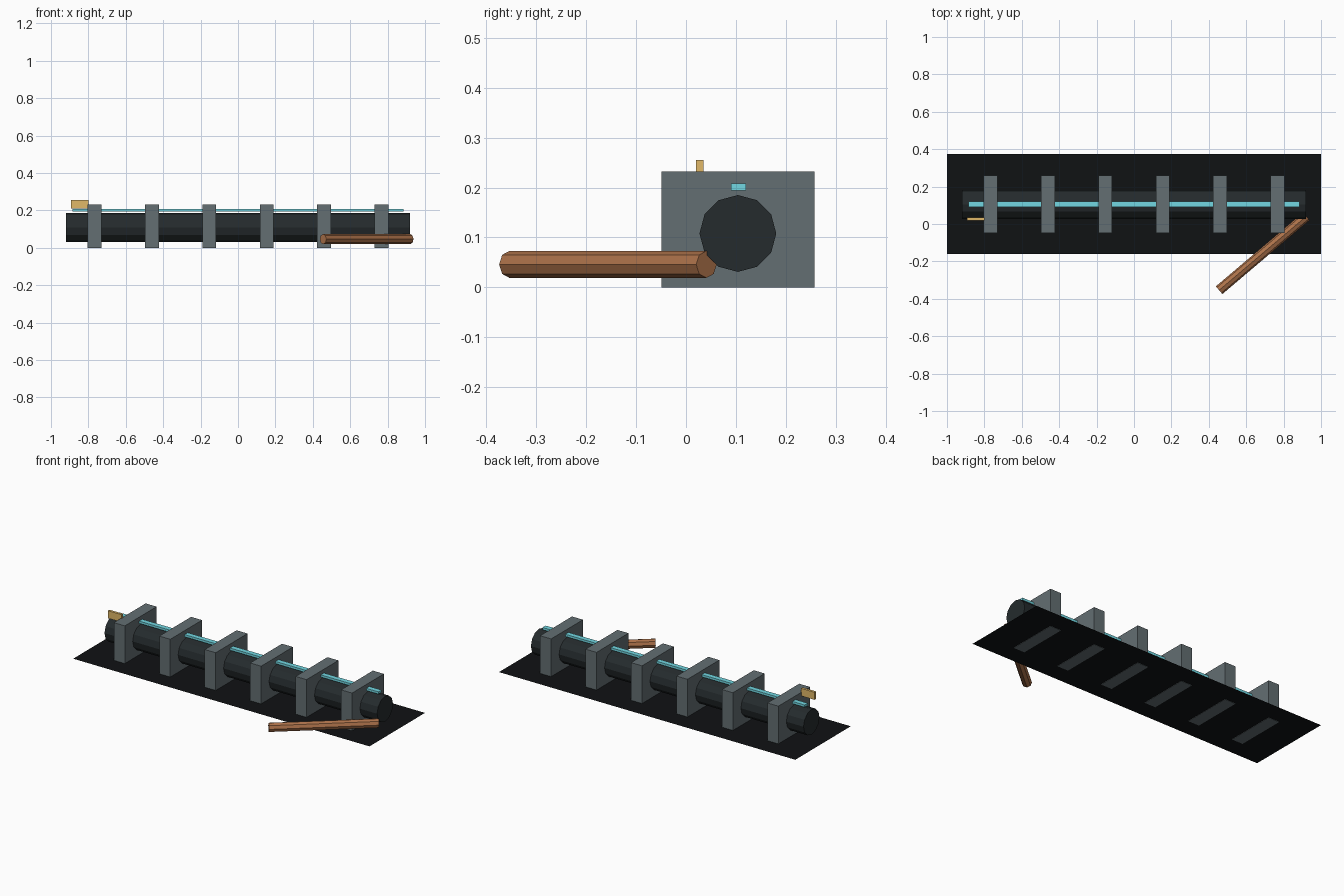
import bpy
from math import hypot, pi
from mathutils import Vector, Matrix

cube = bpy.data.objects.get("Cube")
if cube:
    bpy.data.objects.remove(cube, do_unlink=True)


def material(name, rgb):
    mat = bpy.data.materials.new(name)
    mat.use_nodes = True
    mat.diffuse_color = (*rgb, 1)
    mat.node_tree.nodes["Principled BSDF"].inputs["Base Color"].default_value = (*rgb, 1)
    return mat


def finish(name, mat):
    obj = bpy.context.object
    obj.name = name
    obj.data.materials.append(mat)
    return obj


def box(name, low, high, mat):
    low, high = Vector(low), Vector(high)
    bpy.ops.mesh.primitive_cube_add(size=1, location=(low + high) / 2)
    bpy.context.object.data.transform(Matrix.Diagonal((*(high - low), 1)))
    return finish(name, mat)


def rod(name, start, end, radius, sides, mat):
    start, end = Vector(start), Vector(end)
    axis = end - start
    bpy.ops.mesh.primitive_cylinder_add(
        vertices=sides, radius=radius, depth=axis.length, location=(start + end) / 2)
    bpy.context.object.rotation_euler = axis.to_track_quat("Z", "Y").to_euler()
    return finish(name, mat)


black = material("matte_black", (0.005, 0.006, 0.007))
dark = material("dark_steel", (0.018, 0.024, 0.026))
grey = material("grey_metal", (0.125, 0.156, 0.168))
cyan = material("cyan", (0.17, 0.68, 0.76))
gold = material("gold", (0.75, 0.48, 0.14))
copper = material("copper", (0.42, 0.17, 0.07))

# Thin floor sheet
bpy.ops.mesh.primitive_plane_add(size=1, location=(0, 0.107, 0.002))
bpy.context.object.data.transform(Matrix.Diagonal((2, 0.535, 1, 1)))
finish("floor_sheet", black)

# Main pipe with a light strip along its top
rod("main_pipe", (-0.92, 0.104, 0.108), (0.92, 0.104, 0.108), 0.077, 12, dark)
box("light_strip", (-0.885, 0.09, 0.194), (0.885, 0.12, 0.208), cyan)

# Evenly spaced support blocks
for i in range(6):
    x = -0.767 + i * 0.3068
    box(f"support_block_{i + 1}", (x - 0.037, -0.049, 0), (x + 0.037, 0.258, 0.232), grey)

# Small tag on the end block
box("end_tag", (-0.892, 0.02, 0.209), (-0.8, 0.035, 0.255), gold)

# Loose side pipe
rod("side_pipe", (0.455, -0.354, 0.046), (0.921, 0.041, 0.046), 0.027, 8, copper)
